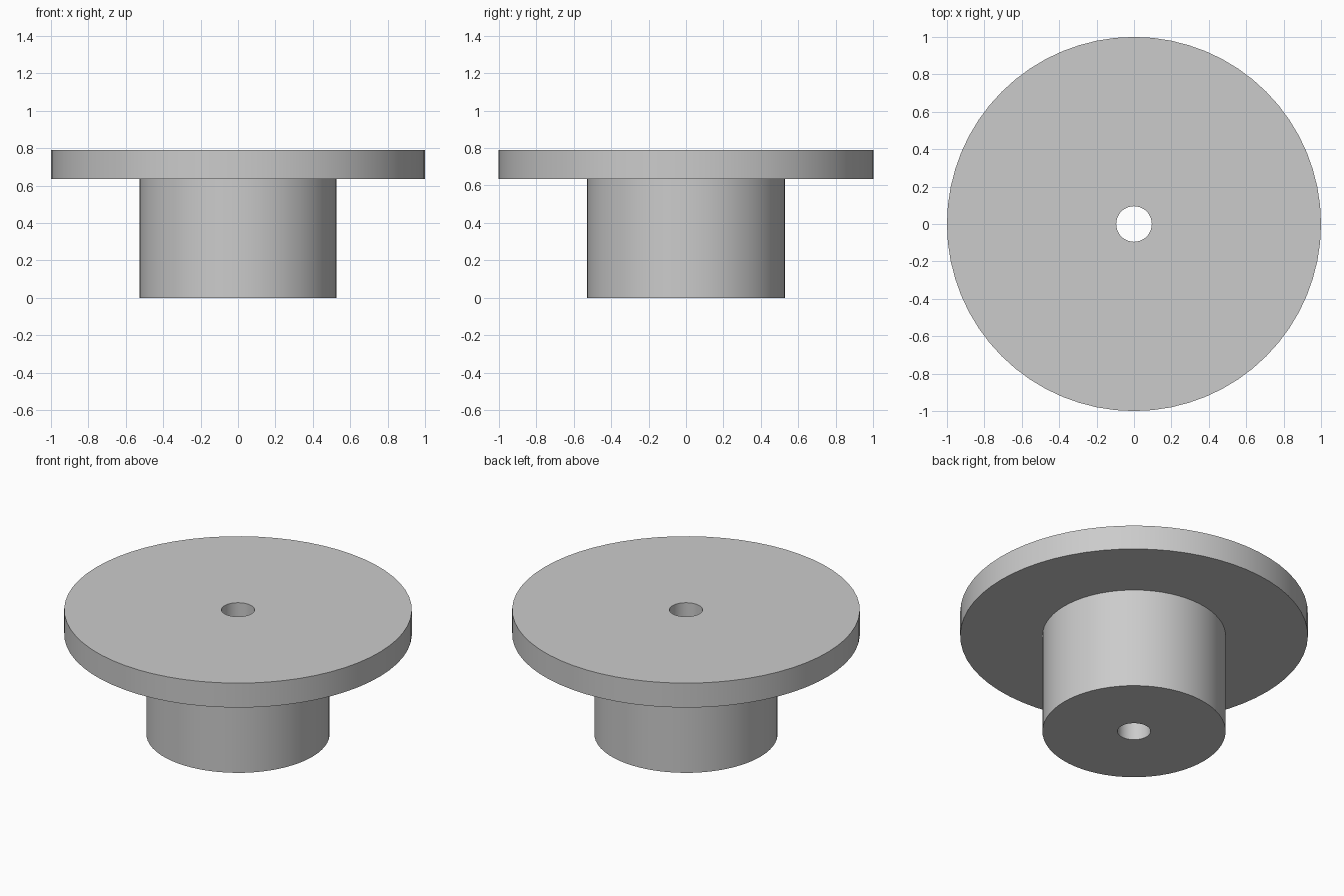
import bpy
import bmesh
import math

SIDES = 64
BORE_R, HUB_R, FLANGE_R = 0.095, 0.527, 1.0
FLANGE_Z, TOP_Z = 0.635, 0.79

cube = bpy.data.objects.get("Cube")
if cube:
    bpy.data.objects.remove(cube, do_unlink=True)

grey = bpy.data.materials.new("plain_grey")
grey.use_nodes = True
colour = (0.6, 0.6, 0.6, 1.0)
grey.diffuse_color = colour
grey.node_tree.nodes["Principled BSDF"].inputs["Base Color"].default_value = colour


def lathe(name, profile, material):
    """Revolve a closed (radius, height) profile around z."""
    bm = bmesh.new()
    rings = []
    for i in range(SIDES):
        a = math.tau * i / SIDES
        rings.append([bm.verts.new((r * math.cos(a), r * math.sin(a), z)) for r, z in profile])
    n = len(profile)
    for i, ring in enumerate(rings):
        following = rings[(i + 1) % SIDES]
        for j in range(n):
            k = (j + 1) % n
            bm.faces.new((ring[j], following[j], following[k], ring[k]))
    bmesh.ops.recalc_face_normals(bm, faces=bm.faces)
    mesh = bpy.data.meshes.new(name)
    bm.to_mesh(mesh)
    bm.free()
    mesh.materials.append(material)
    obj = bpy.data.objects.new(name, mesh)
    bpy.context.collection.objects.link(obj)
    bpy.ops.object.select_all(action="DESELECT")
    obj.select_set(True)
    bpy.context.view_layer.objects.active = obj
    bpy.ops.object.shade_smooth_by_angle(angle=math.radians(30))
    return obj


# Hub and flange in one turned piece, with a bore right through
lathe("flanged_hub", [
    (BORE_R, 0), (HUB_R, 0), (HUB_R, FLANGE_Z),
    (FLANGE_R, FLANGE_Z), (FLANGE_R, TOP_Z), (BORE_R, TOP_Z),
], grey)
